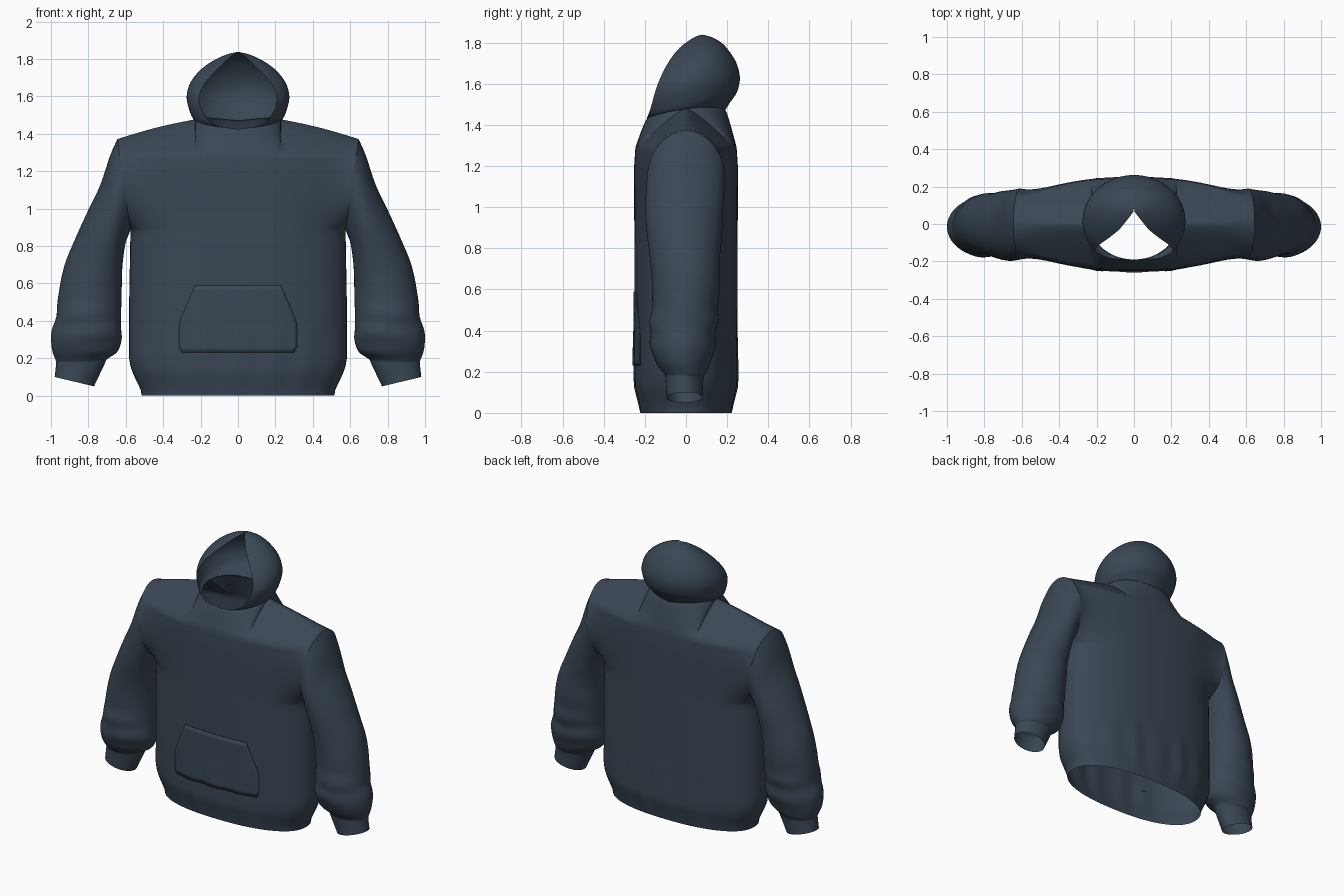
import bpy, bmesh, math
from mathutils import Vector

cube = bpy.data.objects.get("Cube")
if cube:
    bpy.data.objects.remove(cube, do_unlink=True)

# One cloth colour for the whole garment
cloth = bpy.data.materials.new("slate blue cloth")
cloth.use_nodes = True
COLOUR = (0.042, 0.063, 0.09, 1)
cloth.diffuse_color = COLOUR
shader = next(n for n in cloth.node_tree.nodes if n.type == 'BSDF_PRINCIPLED')
shader.inputs["Base Color"].default_value = COLOUR
shader.inputs["Roughness"].default_value = 0.8


def lookup(table, t):
    """Straight-line interpolation in a list of (position, value) pairs."""
    for (a, va), (b, vb) in zip(table, table[1:]):
        if t <= b:
            return va + (vb - va) * max(0, (t - a) / (b - a))
    return table[-1][1]


def smooth_rows(rows, steps):
    """Catmull-Rom interpolation between rows of numbers."""
    out = []
    for i in range(len(rows) - 1):
        p, q, r, s = (rows[max(0, min(len(rows) - 1, i + k))] for k in (-1, 0, 1, 2))
        for j in range(steps):
            t = j / steps
            out.append([0.5 * (2 * b + (c - a) * t + (2 * a - 5 * b + 4 * c - d) * t * t
                               + (3 * b - a - 3 * c + d) * t ** 3)
                        for a, b, c, d in zip(p, q, r, s)])
    return out + [list(rows[-1])]


def build(name, sheets, thickness=0):
    """Skin each grid of points with quads, weld the seams and shade smooth."""
    bm = bmesh.new()
    for grid in sheets:
        vs = [[bm.verts.new(p) for p in row] for row in grid]
        for r0, r1 in zip(vs, vs[1:]):
            for i in range(len(r0) - 1):
                bm.faces.new((r0[i], r0[i + 1], r1[i + 1], r1[i]))
    bmesh.ops.remove_doubles(bm, verts=bm.verts, dist=0.0005)
    bmesh.ops.recalc_face_normals(bm, faces=bm.faces)
    mesh = bpy.data.meshes.new(name)
    bm.to_mesh(mesh)
    bm.free()
    mesh.materials.append(cloth)
    ob = bpy.data.objects.new(name, mesh)
    bpy.context.collection.objects.link(ob)
    bpy.ops.object.select_all(action='DESELECT')
    ob.select_set(True)
    bpy.context.view_layer.objects.active = ob
    bpy.ops.object.shade_smooth_by_angle(angle=math.radians(50))
    if thickness:
        mod = ob.modifiers.new("thickness", 'SOLIDIFY')
        mod.thickness = thickness
        mod.offset = 0


def mirrored(grid):
    return [[(-x, y, z) for x, y, z in row] for row in grid]


# Torso dimensions
ARM_LOW, ARM_TOP, ARM_Y = 0.885, 1.372, 0.19
ARM_MID, ARM_R = (ARM_LOW + ARM_TOP) / 2, (ARM_TOP - ARM_LOW) / 2
YOKE, NECK_X, NECK_Y, SHOULDER = 1.29, 0.23, 0.19, .645
WIDTH = [(0, .515), (.03, .52), (.06, .533), (.1, .553), (.15, .574), (.2, .582),
         (.5, .582), (ARM_LOW, .575), (ARM_TOP, SHOULDER)]
DEPTH = [(0, .222), (.05, .232), (.13, .25), (1.2, .252), (YOKE, .246)]
POWER = 2.3


def armhole(z):
    """Half depth of the oval armhole at a height."""
    return ARM_Y * math.sqrt(max(0, 1 - ((z - ARM_MID) / ARM_R) ** 2))


def depth(u, z):
    """Half depth of the torso; the side edge opens into the armhole."""
    u = min(1, abs(u))
    chest = lookup(DEPTH, z) ** POWER * (1 - u ** POWER)
    fold = 0.005 * math.sin(u * 21 + 1) * math.sin(math.pi * min(1, z / .4)) * (1 - u ** 4)
    return (chest + armhole(z) ** POWER * u ** 6) ** (1 / POWER) + fold


def neck_z(x, y):
    return 1.425 + .045 * (y + NECK_Y) / (2 * NECK_Y) + .03 * abs(x) / NECK_X


# Columns fall exactly on the neck corner and crowd towards the sides
NU = NECK_X / SHOULDER
half = [NU * math.sin(i / 10 * math.pi / 2) for i in range(10)]
half += [NU + (1 - NU) * math.sin(i / 14 * math.pi / 2) for i in range(15)]
columns = [-u for u in reversed(half[1:])] + half

heights = [0, .015, .03, .06, .1, .13, .16, .2]
heights += [.2 + (ARM_LOW - .2) * i / 14 for i in range(1, 15)]
top_angle = math.acos((ARM_MID - YOKE) / ARM_R)
heights += [ARM_MID - ARM_R * math.cos(top_angle * i / 16) for i in range(1, 17)]

panels = []
for side in (-1, 1):
    grid = [[(u * lookup(WIDTH, z), side * depth(u, z), z) for u in columns] for z in heights]
    # Yoke: slopes from the chest up to the shoulder ridge and the neckline
    for k in range(1, 13):
        rise = math.sin(k / 12 * math.pi / 2)
        oval = 1 - armhole(YOKE + (ARM_TOP - YOKE) * rise) / armhole(YOKE)
        row = []
        for u in columns:
            x1 = u * SHOULDER
            if abs(x1) < NECK_X - .0001:
                y1 = side * NECK_Y * math.sqrt(1 - (x1 / NECK_X) ** 2)
                z1 = neck_z(x1, y1)
            else:
                f = (abs(x1) - NECK_X) / (SHOULDER - NECK_X)
                y1 = 0
                z1 = neck_z(NECK_X, 0) * (1 - f) + ARM_TOP * f + .008 * math.sin(f * math.pi)
            x0, y0 = u * lookup(WIDTH, YOKE), side * depth(u, YOKE)
            roundness = .3 + .7 * abs(u) ** 6
            inward = rise + (oval - rise) * roundness
            row.append((x0 + (x1 - x0) * rise, y0 + (y1 - y0) * inward, YOKE + (z1 - YOKE) * rise))
        grid.append(row)
    panels.append(grid)
build("torso", panels)

# Sleeves: outer x, outer z, inner x, inner z, front y, back y
SLEEVE = [
    (SHOULDER, ARM_TOP, .575, ARM_LOW, -ARM_Y, ARM_Y),
    (.685, 1.28, .585, .86, -.195, .185),
    (.735, 1.13, .60, .82, -.197, .18),
    (.797, 1.0, .612, .75, -.19, .175),
    (.87, .84, .62, .66, -.175, .165),
    (.93, .69, .622, .55, -.165, .165),
    (.963, .52, .625, .44, -.168, .155),
    (.972, .42, .625, .36, -.18, .15),
    (.998, .34, .622, .30, -.17, .14),
    (.995, .25, .645, .235, -.147, .12),
    (.975, .19, .70, .195, -.108, .098),
    (.972, .175, .715, .165, -.1, .085),
    (.98, .10, .77, .05, -.095, .08),
]
sleeve = []
for xo, zo, xi, zi, y0, y1 in smooth_rows(SLEEVE, 4):
    outer, inner = Vector((xo, 0, zo)), Vector((xi, 0, zi))
    mid, arm = (outer + inner) / 2, (outer - inner) / 2
    mid.y = (y0 + y1) / 2
    ring = []
    for i in range(65):
        a = i / 64 * math.tau
        p = mid + arm * math.cos(a) + Vector((0, (y1 - y0) / 2 * math.sin(a), 0))
        # Slanting folds gathered above the cuff
        gather = max(0, 1 - abs(mid.z - .4) / .2)
        p.y += .008 * gather * math.sin(mid.z * 45 + 2 * math.cos(a)) * math.sin(a)
        ring.append(tuple(p))
    sleeve.append(ring)
build("left_sleeve", [sleeve])
build("right_sleeve", [mirrored(sleeve)])

# Hood ribs: opening edge x, y, z, widest x, back seam y, z
HOOD = [
    (0, -NECK_Y, 1.425, NECK_X, NECK_Y, 1.47),
    (.10, -.188, 1.432, .24, .215, 1.51),
    (.165, -.172, 1.48, .256, .248, 1.56),
    (.207, -.147, 1.57, .275, .262, 1.63),
    (.19, -.115, 1.65, .256, .245, 1.70),
    (.135, -.075, 1.72, .207, .212, 1.755),
    (.08, -.03, 1.775, .142, .175, 1.797),
    (.03, .03, 1.82, .065, .125, 1.826),
    (0, .07, 1.837, .003, .08, 1.838),
]
hood = []
for n, (xe, ye, ze, rx, yb, zb) in enumerate(smooth_rows(HOOD, 4)):
    start = math.acos(max(0, min(1, xe / rx)))
    ry = (yb - ye) / (1 + math.sin(start))
    lift = .03 * max(0, 1 - n / 8)
    rib = []
    for i in range(25):
        a = -start + (start + math.pi / 2) * i / 24
        x, y = rx * math.cos(a), yb - ry + ry * math.sin(a)
        rib.append((x, y, ze + (zb - ze) * (y - ye) / (yb - ye) + lift * x / rx))
    rib[-1] = (0, yb, zb)
    hood.append(rib)
build("hood", [hood, mirrored(hood)])

# Front pouch pocket, laid close over the torso
pocket = []
for j in range(13):
    z = .23 + .36 * j / 12
    w = lookup([(.23, .3), (.26, .315), (.39, .315), (.59, .23)], z)
    xs = [w * (i / 16 - 1) for i in range(33)]
    pocket.append([(x, -depth(x / lookup(WIDTH, z), z) - .003, z) for x in xs])
build("front_pocket", [pocket], thickness=.005)
